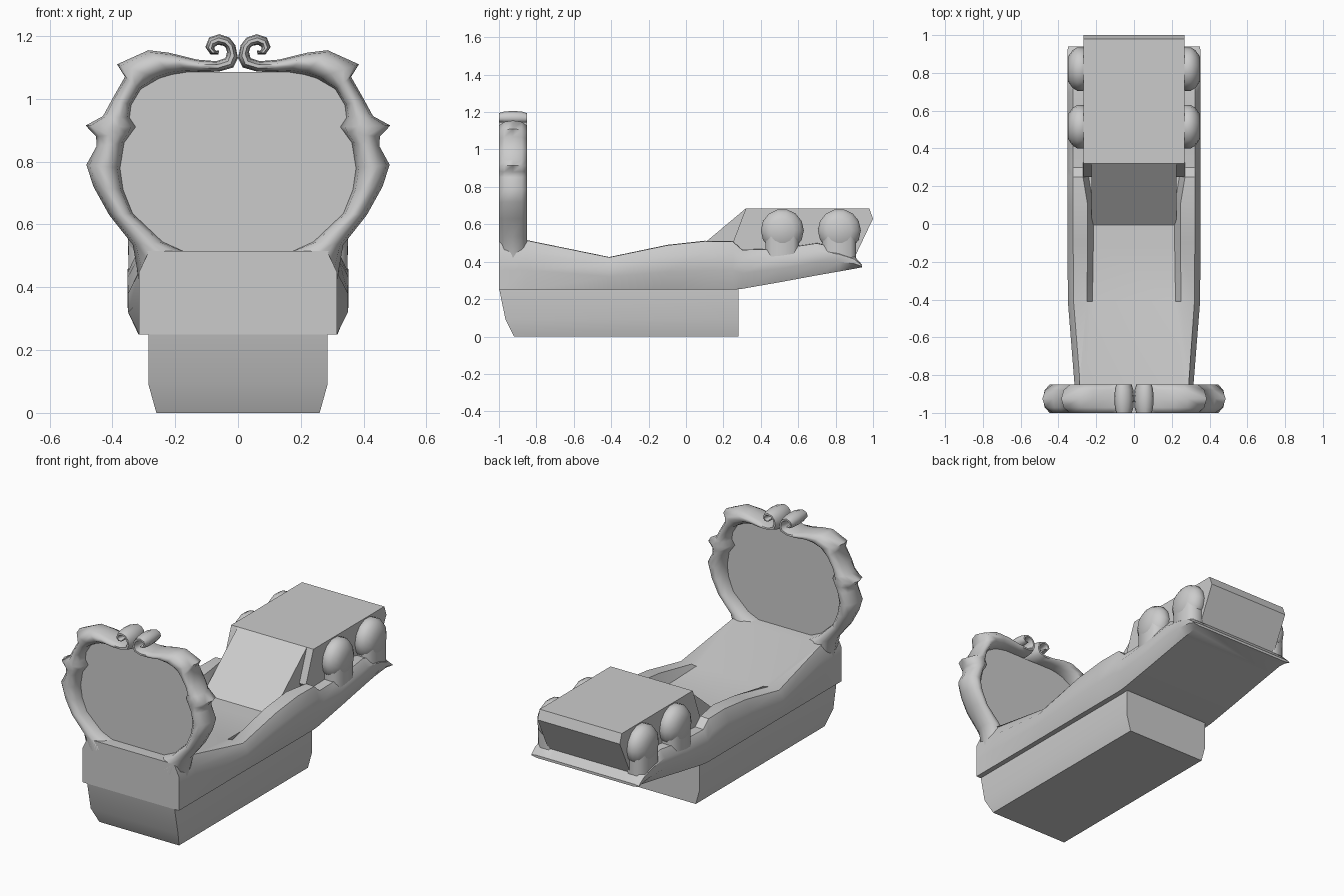
import bpy, bmesh, math
from mathutils import Vector

if "Cube" in bpy.data.objects:
    bpy.data.objects.remove(bpy.data.objects["Cube"])

grey = bpy.data.materials.new("stone grey")
grey.use_nodes = True
tone = (0.6, 0.6, 0.6, 1)
grey.diffuse_color = tone
grey.node_tree.nodes["Principled BSDF"].inputs["Base Color"].default_value = tone


def loft(name, rings, mirror=False, angle=50):
    """Skin closed rings of points, cap both ends, optionally mirror in x."""
    bm = bmesh.new()
    rows = [[bm.verts.new(p) for p in ring] for ring in rings]
    for a, b in zip(rows, rows[1:]):
        for i in range(len(a)):
            j = (i + 1) % len(a)
            bm.faces.new((a[i], a[j], b[j], b[i]))
    bm.faces.new(rows[0])
    bm.faces.new(rows[-1])
    if mirror:
        geom = bm.verts[:] + bm.edges[:] + bm.faces[:]
        copy = bmesh.ops.duplicate(bm, geom=geom)["geom"]
        for v in copy:
            if isinstance(v, bmesh.types.BMVert):
                v.co.x = -v.co.x
    bmesh.ops.recalc_face_normals(bm, faces=bm.faces)
    mesh = bpy.data.meshes.new(name)
    bm.to_mesh(mesh)
    bm.free()
    mesh.materials.append(grey)
    ob = bpy.data.objects.new(name, mesh)
    bpy.context.collection.objects.link(ob)
    bpy.ops.object.select_all(action='DESELECT')
    ob.select_set(True)
    bpy.context.view_layer.objects.active = ob
    bpy.ops.object.shade_smooth_by_angle(angle=math.radians(angle))
    return ob


def both_sides(half):
    return half + [(-x, y, z) for x, y, z in reversed(half)]


# Plinth: (height, half width, front edge)
loft("plinth", [[(-w, f, z), (w, f, z), (w, 0.28, z), (-w, 0.28, z)]
                for z, w, f in [(0, .26, -.92), (.09, .285, -.965), (.26, .285, -1)]])


# Couch body: (y, bottom, rail top, seat, half width, rail inner edge)
stations = [
    (-1, .25, .515, .515, .315, .26), (-.85, .25, .515, .51, .315, .26),
    (-.41, .25, .425, .42, .35, .22), (-.1, .25, .49, .415, .352, .215),
    (.1, .25, .512, .41, .352, .215), (.25, .25, .51, .41, .352, .24),
    (.3, .255, .465, .41, .352, .24), (.5, .29, .47, .42, .352, .23),
    (.7, .327, .50, .43, .352, .23), (.82, .348, .47, .43, .352, .23),
    (.9, .362, .43, .43, .352, .23), (.94, .37, .385, .385, .35, .23),
]


def body_ring(y, low, top, seat, w, inner):
    h = top - low
    return both_sides([(w - .035 * min(1, (w - .315) / .035), y, low),
                       (w, y, low + .4 * h), (w, y, low + .75 * h),
                       (w - .03, y, top - .01 * h), (inner + .03, y, top),
                       (inner, y, seat)])


loft("couch_body", [body_ring(*s) for s in stations], angle=40)

# Raised cushion with its sloping front: side outline swept across x
side = [(-.02, .40), (.32, .685), (.98, .685), (1.0, .63), (.9, .42), (.1, .38)]
loft("cushion", [[(x, y, z) for y, z in side] for x in (-.225, .225)], angle=30)
rear = [(.25, .5), (.32, .685), (.98, .685), (1.0, .63), (.9, .42), (.3, .42)]
loft("cushion_sides", [[(x, y, z) for y, z in rear] for x in (-.268, .268)], angle=30)

# Rounded scroll knobs on the rails, each on a short neck
knob = [(.222, .07), (.245, .1), (.27, .115), (.3, .115), (.325, .1), (.35, .065)]
for label, cy, cz in (("front", .515, .567), ("rear", .82, .567)):
    rings = []
    for x, r in knob:
        rings.append([(x, cy + r * math.cos(t), cz + r * math.sin(t))
                      for t in [math.tau * i / 14 for i in range(14)]])
    loft(label + "_scroll_knobs", rings, mirror=True)
    neck = [(.225, -.06), (.26, -.09), (.315, -.09), (.348, -.06),
            (.348, .06), (.315, .09), (.26, .09), (.225, .06)]
    loft(label + "_scroll_necks", [[(x, cy + d, z) for x, d in neck]
                                   for z in (.42, .56)], mirror=True)

# Frame and curl as a ribbon: (outer x, outer z, inner x, inner z)
ribbon = [
    (.315, .42, .14, .50), (.335, .535, .24, .545), (.41, .63, .335, .635),
    (.46, .72, .365, .71), (.483, .79, .375, .78), (.45, .85, .362, .86),
    (.452, .88, .34, .89), (.485, .915, .325, .91), (.43, .945, .345, .94),
    (.40, 1.0, .34, .98), (.36, 1.07, .31, 1.03), (.385, 1.11, .25, 1.065),
    (.285, 1.155, .21, 1.077), (.22, 1.147, .16, 1.085), (.13, 1.125, .11, 1.085),
    (.07, 1.12, .06, 1.087), (.04, 1.13, .015, 1.10), (.035, 1.15, .0, 1.13),
    (.04, 1.165, .008, 1.17), (.05, 1.17, .027, 1.195), (.065, 1.172, .06, 1.206),
    (.075, 1.165, .092, 1.195), (.075, 1.157, .104, 1.165),
    (.068, 1.153, .088, 1.142), (.06, 1.155, .062, 1.142),
]
rings = []
for ox, oz, ix, iz in ribbon:
    outer, inner = Vector((ox, 0, oz)), Vector((ix, 0, iz))
    ring = []
    for k in range(10):
        t = math.tau * k / 10
        p = inner.lerp(outer, .5 + .5 * math.cos(t))
        ring.append((p.x, -.925 + .075 * max(-1, min(1, 1.06 * math.sin(t))), p.z))
    rings.append(ring)
loft("mirror_frame", rings, mirror=True, angle=70)

# Mirror plate filling the frame
rim = [(ix + .012, iz) for ox, oz, ix, iz in ribbon[:15]]
rim = rim + [(-x, z) for x, z in reversed(rim)]
loft("mirror_plate", [[(x, y, z) for x, z in rim] for y in (-.929, -.921)])
